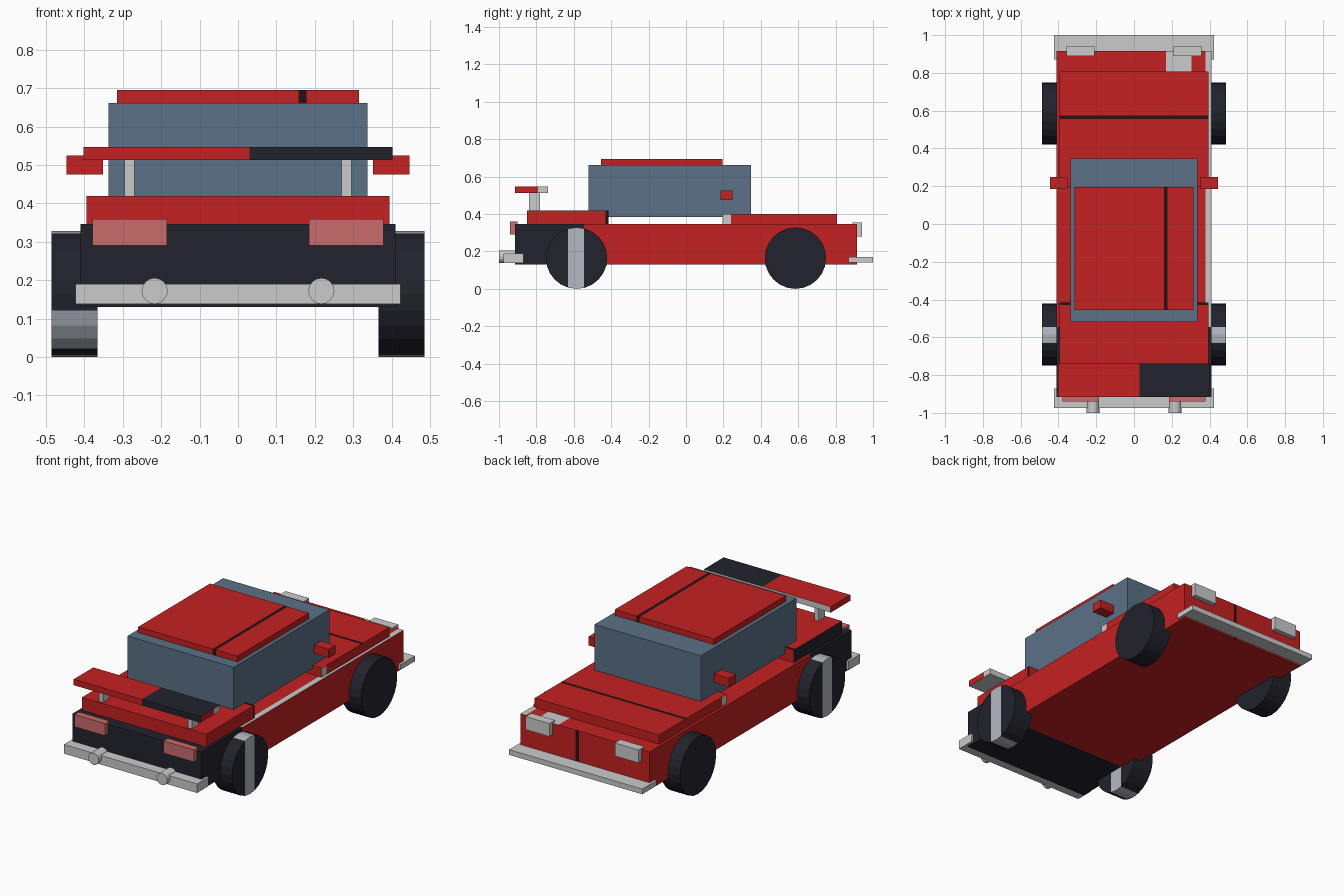
import bpy, bmesh, math
from mathutils import Matrix, Vector

if "Cube" in bpy.data.objects:
    bpy.data.objects.remove(bpy.data.objects["Cube"])

RED, DARK, GREY, GLASS, TAIL, LINE, SILVER = range(7)
COLOURS = [("red paint", (0.56, 0.015, 0.015)), ("dark rubber", (0.016, 0.016, 0.026)),
           ("light grey", (0.60, 0.60, 0.60)), ("window blue", (0.105, 0.165, 0.245)),
           ("tail light pink", (0.60, 0.15, 0.15)), ("seam black", (0.02, 0.005, 0.005)),
           ("silver", (0.45, 0.49, 0.54))]
MATS = []
for name, c in COLOURS:
    m = bpy.data.materials.new(name)
    m.diffuse_color = (*c, 1)
    m.use_nodes = True
    m.node_tree.nodes["Principled BSDF"].inputs["Base Color"].default_value = m.diffuse_color
    MATS.append(m)


def finish(name, bm, colour, cuts=()):
    """Slice along axis planes, colour faces (constant or rule), make the object."""
    for axis, v in cuts:
        co, no = Vector((0, 0, 0)), Vector((0, 0, 0))
        co[axis], no[axis] = v, 1
        bmesh.ops.bisect_plane(bm, geom=bm.verts[:] + bm.edges[:] + bm.faces[:],
                               plane_co=co, plane_no=no, dist=1e-5)
    bm.normal_update()
    for f in bm.faces:
        f.material_index = colour(f.calc_center_median(), f.normal) if callable(colour) else colour
    me = bpy.data.meshes.new(name)
    bm.to_mesh(me)
    bm.free()
    for m in MATS:
        me.materials.append(m)
    ob = bpy.data.objects.new(name, me)
    bpy.context.collection.objects.link(ob)
    return ob


def box(name, x, y, z, colour, cuts=()):
    bm = bmesh.new()
    size = Matrix.Diagonal((x[1] - x[0], y[1] - y[0], z[1] - z[0], 1))
    mid = Matrix.Translation((sum(x) / 2, sum(y) / 2, sum(z) / 2))
    bmesh.ops.create_cube(bm, size=1, matrix=mid @ size)
    return finish(name, bm, colour, cuts)


def cylinder(name, centre, radius, depth, axis, sides, colour, cuts=()):
    bm = bmesh.new()
    rot = Matrix.Rotation(math.pi / 2, 4, axis)
    bmesh.ops.create_cone(bm, cap_ends=True, segments=sides, radius1=radius, radius2=radius,
                          depth=depth, matrix=Matrix.Translation(centre) @ rot)
    return finish(name, bm, colour, cuts)


# Main body: dark tail, grey edge and corner patch on top, seam on the nose
def body_rule(c, n):
    if c.y < -0.545:
        return DARK
    if n.z > 0.5 and (c.x > 0.378 or (0.17 < c.x < 0.305 and c.y > 0.8)):
        return GREY
    if n.y > 0.5 and 0.04 < c.x < 0.06:
        return LINE
    return RED


box("body", (-0.41, 0.41), (-0.915, 0.915), (0.13, 0.347), body_rule,
    [(1, -0.545), (1, 0.8), (0, 0.04), (0, 0.06), (0, 0.17), (0, 0.305), (0, 0.378)])


# Hood with cross seam and grey rear corners
def hood_rule(c, n):
    if n.z > 0.5 and 0.555 < c.y < 0.575:
        return LINE
    return GREY if abs(n.x) > 0.5 and c.y < 0.24 else RED


box("hood", (-0.395, 0.395), (0.195, 0.808), (0.347, 0.4), hood_rule,
    [(1, 0.24), (1, 0.555), (1, 0.575)])


# Rear deck with dark left flank and a seam at its inner end
def deck_rule(c, n):
    if n.x < -0.5:
        return DARK
    return LINE if c.y > -0.431 and abs(n.y) < 0.5 else RED


box("rear_deck", (-0.395, 0.395), (-0.85, -0.415), (0.347, 0.42), deck_rule, [(1, -0.43)])

# Cabin and roof
box("cabin", (-0.337, 0.337), (-0.52, 0.347), (0.383, 0.662), GLASS)
box("roof", (-0.315, 0.315), (-0.455, 0.195), (0.662, 0.695),
    lambda c, n: LINE if 0.158 < c.x < 0.178 else RED, [(0, 0.158), (0, 0.178)])


# Spoiler, half dark
def spoiler_rule(c, n):
    if n.x > 0.5:
        return GREY if c.y > -0.79 else RED
    if n.y > 0.5 or n.z < -0.5:
        return GREY
    return DARK if c.x > 0.03 else RED


box("spoiler", (-0.402, 0.402), (-0.915, -0.738), (0.513, 0.547), spoiler_rule,
    [(0, 0.03), (1, -0.79)])

# Bumpers
box("rear_bumper", (-0.423, 0.423), (-0.975, -0.87), (0.138, 0.19), GREY)
box("front_bumper", (-0.423, 0.423), (0.87, 1.0), (0.14, 0.17), GREY)


# Rear wheels have a silver band; the left one also has a silver lower tread
def rear_wheel_rule(c, n):
    if -0.63 < c.y < -0.545:
        return SILVER
    if c.x < 0 and abs(n.x) < 0.5 and c.y < -0.6 and 0.02 < c.z < 0.13:
        return SILVER
    return DARK


# Paired parts
for s, side in ((-1, "left"), (1, "right")):
    def span(a, b):
        return tuple(sorted((s * a, s * b)))
    box(side + "_spoiler_post", span(0.27, 0.295), (-0.84, -0.78), (0.42, 0.513), GREY)
    box(side + "_mirror", span(0.352, 0.446), (0.185, 0.248), (0.475, 0.525), RED)
    box(side + "_tail_light", span(0.185, 0.379), (-0.94, -0.9), (0.29, 0.36), TAIL)
    box(side + "_headlight", span(0.208, 0.358), (0.89, 0.942), (0.28, 0.355), GREY)
    cylinder(side + "_exhaust", (s * 0.217, -0.95, 0.172), 0.034, 0.1, 'X', 16, GREY)
    cylinder(side + "_front_wheel", (s * 0.426, 0.585, 0.164), 0.164, 0.12, 'Y', 24, DARK)
    cylinder(side + "_rear_wheel", (s * 0.426, -0.585, 0.164), 0.164, 0.12, 'Y', 24,
             rear_wheel_rule, [(1, -0.63), (1, -0.545)])
